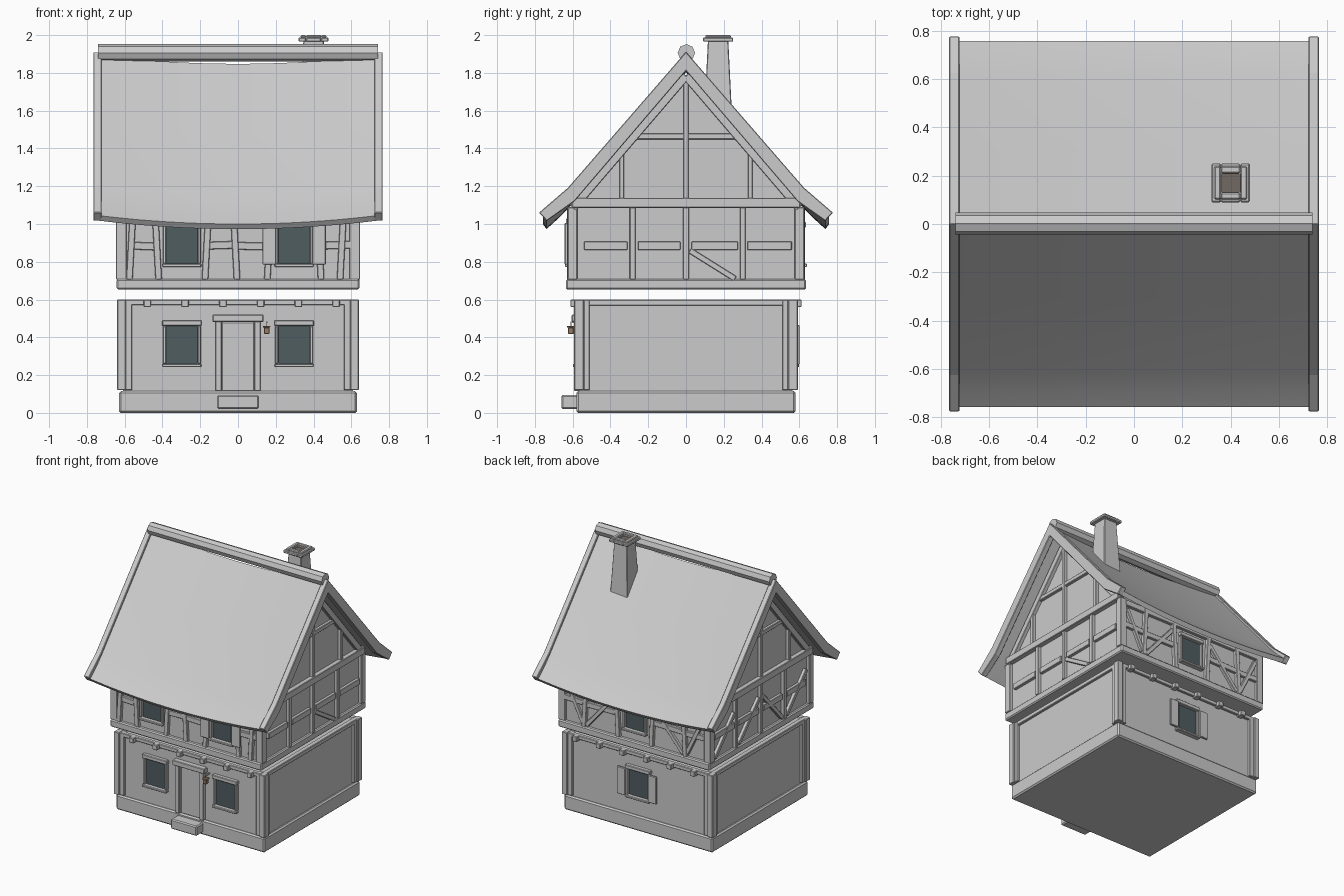
import bpy, bmesh
from mathutils import Vector, Matrix

if "Cube" in bpy.data.objects:
    bpy.data.objects.remove(bpy.data.objects["Cube"])


def material(name, col):
    m = bpy.data.materials.new(name)
    m.diffuse_color = (*col, 1)
    m.use_nodes = True
    m.node_tree.nodes["Principled BSDF"].inputs["Base Color"].default_value = m.diffuse_color
    return m


GLASS = material("dark_glass", (0.08, 0.11, 0.12))
BROWN = material("brown", (0.30, 0.20, 0.13))
SOOT = material("soot", (0.17, 0.14, 0.12))


def finish(name, bm, bevel=0.0, mat=None):
    bmesh.ops.recalc_face_normals(bm, faces=bm.faces)
    me = bpy.data.meshes.new(name)
    bm.to_mesh(me)
    bm.free()
    ob = bpy.data.objects.new(name, me)
    bpy.context.collection.objects.link(ob)
    if mat:
        me.materials.append(mat)
    if bevel:
        mod = ob.modifiers.new("bevel", 'BEVEL')
        mod.width = bevel
        mod.segments = 1
    return ob


def box(name, x, y, z, bevel=0.004, mat=None):
    bm = bmesh.new()
    bmesh.ops.create_cube(bm, size=1)
    lo = Vector((min(x), min(y), min(z)))
    hi = Vector((max(x), max(y), max(z)))
    for v in bm.verts:
        v.co = lo + Vector([(v.co[i] + 0.5) * (hi - lo)[i] for i in range(3)])
    return finish(name, bm, bevel, mat)


def beam(name, a, b, normal, w=0.03, d=0.04):
    """Timber from a to b; d is its depth along the wall normal."""
    a, b, n = Vector(a), Vector(b), Vector(normal)
    u = (b - a).normalized()
    m = Matrix((u * (b - a).length, n * d, u.cross(n) * w)).transposed()
    bm = bmesh.new()
    bmesh.ops.create_cube(bm, size=1)
    for v in bm.verts:
        v.co = (a + b) / 2 + m @ v.co
    return finish(name, bm, 0.003)


def loft(name, sections, bevel=0.0):
    """Solid through equal-length closed loops."""
    bm = bmesh.new()
    rings = [[bm.verts.new(p) for p in s] for s in sections]
    n = len(rings[0])
    for r, q in zip(rings, rings[1:]):
        for i in range(n):
            bm.faces.new((r[i], r[(i + 1) % n], q[(i + 1) % n], q[i]))
    bm.faces.new(rings[0])
    bm.faces.new(rings[-1])
    return finish(name, bm, bevel)


def chevron(outer, inner):
    """Closed roof-shaped loop from ridge-to-eave half profiles."""
    left = lambda pts: [(-y, z) for y, z in pts]
    return left(outer[:0:-1]) + outer + inner[::-1] + left(inner[1:])


def window(name, cx, z0, z1, wall, s, shutters=False, hw=0.083):
    """Glass, frame and optional shutters on a front (s=-1) or back wall."""
    y = lambda d: wall + s * d
    box(name + "_glass", (cx - hw, cx + hw), (y(-.01), y(.004)), (z0, z1), 0, GLASS)
    for k in (-1, 1):
        box(name + "_jamb", (cx + k * hw, cx + k * (hw + .018)), (y(-.02), y(.022)), (z0, z1))
        if shutters:
            box(name + "_shutter", (cx + k * (hw + .012), cx + k * (hw + .085)),
                (y(.02), y(.036)), (z0 - .005, z1 + .005))
    box(name + "_lintel", (cx - hw - .022, cx + hw + .022), (y(-.02), y(.028)), (z1, z1 + .03))
    box(name + "_sill", (cx - hw - .02, cx + hw + .02), (y(-.02), y(.034)), (z0 - .018, z0))


# ground floor: plinth, wall, step
box("plinth", (-.63, .63), (-.58, .58), (0, .115), .01)
box("front_step", (-.11, .11), (-.66, -.56), (.02, .095), .008)
box("lower_wall", (-.61, .61), (-.565, .565), (.11, .595), 0)
for sx in (-1, 1):
    box("lower_side_rail", (sx * .59, sx * .628), (-.55, .55), (.568, .6))
    for sy in (-1, 1):
        box("corner_post", (sx * .595, sx * .64), (sy * .54, sy * .592), (.12, .6))
        box("corner_post_long_side", (sx * .56, sx * .597), (sy * .54, sy * .583), (.12, .6))
        box("corner_post_short_side", (sx * .59, sx * .63), (sy * .51, sy * .542), (.12, .6))
for s in (-1, 1):
    box("lower_top_rail", (-.57, .57), (s * .55, s * .582), (.57, .6))
    for i in range(6):
        x = -.48 + .2 * i
        box("joist_end", (x - .02, x + .02), (s * .56, s * .612), (.56, .6))

# door with frame and lantern
box("door", (-.085, .085), (-.572, -.55), (.115, .48))
for s in (-1, 1):
    box("door_post", (s * .085, s * .12), (-.592, -.55), (.115, .485))
box("door_lintel", (-.135, .135), (-.605, -.55), (.482, .52))
box("lantern_arm", (.147, .157), (-.61, -.56), (.475, .485), 0)
box("lantern_hook", (.15, .154), (-.612, -.606), (.455, .485), 0)
box("lantern", (.137, .167), (-.625, -.594), (.418, .452), .003, BROWN)
box("lantern_cap", (.133, .171), (-.63, -.59), (.452, .46), .002, BROWN)

# windows
for x in (-.297, .297):
    window("lower_front_window", x, .26, .46, -.565, -1)
    window("upper_front_window", x, .79, 1.0, -.607, -1, x > 0)
window("lower_back_window", 0, .26, .46, .565, 1, True)
window("upper_back_window", 0, .79, .98, .607, 1)

# upper floor: sill ring and gabled wall
box("upper_sill_beam", (-.642, .642), (-.635, .635), (.652, .708), .008)
gable = [(-.607, .69), (.607, .69), (.607, 1.085), (0, 1.785), (-.607, 1.085)]
loft("upper_wall", [[(x, y, z) for y, z in gable] for x in (-.62, .62)])
for sx in (-1, 1):
    for sy in (-1, 1):
        box("upper_corner_post", (sx * .59, sx * .646), (sy * .575, sy * .627), (.705, 1.09))

# long-side timbers
for s in (-1, 1):
    y, n = s * .61, (0, 1, 0)
    posts = (-.565, -.43, -.165, -.015, .165, .43, .55) if s < 0 else (-.42, -.15, .15, .42)
    for i, x in enumerate(posts):
        t = .01 * (-1) ** i
        beam("long_wall_post", (x - t, y, .705), (x + t, y, 1.08), n, .034)
    box("long_wall_plate", (-.6, .6), (s * .58, s * .628), (1.04, 1.085))
    spans = ((-.55, -.43), (-.165, -.015), (-.015, .165), (.43, .6)) if s < 0 else \
        ((-.6, -.42), (-.42, -.15), (.15, .42), (.42, .6))
    for i, (a, b) in enumerate(spans):
        beam("long_wall_rail", (a, y, .885), (b, y, .88 + .01 * (i % 2)), n, .04, .032)
for k in (-1, 1):
    beam("back_wall_brace", (k * .17, .61, 1.0), (k * .41, .61, .72), (0, 1, 0), .03, .034)
    beam("back_wall_outer_brace", (k * .44, .61, .73), (k * .58, .61, 1.02), (0, 1, 0), .03, .034)

# gable timbers
for s in (-1, 1):
    x, n = s * .625, (1, 0, 0)
    for y in (-.283, 0, .3):
        beam("gable_lower_post", (x, y, .705), (x, y, 1.09), n, .03)
    for a, b in ((-.54, -.31), (-.255, -.03), (.03, .275), (.325, .56)):
        beam("gable_rail", (x, a, .885), (x, b, .885), n, .045, .034)
    box("gable_tie_beam", (s * .6, s * .655), (-.605, .605), (1.085, 1.138))
    box("gable_collar", (s * .6, s * .642), (-.29, .29), (1.448, 1.48))
    beam("gable_king_post", (x, 0, 1.13), (x, 0, 1.79), n, .028)
    for k in (-1, 1):
        beam("gable_upper_post", (x, k * .34, 1.13), (x, k * .34, 1.41), n, .026)
        beam("gable_rafter", (x, k * .6, 1.085), (x, 0, 1.785), n, .045, .045)
beam("right_gable_brace", (.625, .02, .86), (.625, .26, .71), (1, 0, 0), .03, .036)
for a, b in ((-.55, -.31), (.32, .56), (-.02, -.26), (.02, .27)):
    beam("left_gable_brace", (-.625, a, .98), (-.625, b, .72), (1, 0, 0), .03, .036)

# swaybacked roof
prof = chevron([(0, 1.893), (.31, 1.535), (.615, 1.183), (.69, 1.105), (.758, 1.045)],
               [(0, 1.848), (.295, 1.508), (.595, 1.158), (.67, 1.08), (.738, 1.018)])
xs = [-.74 + 1.48 * i / 20 for i in range(21)]
roof = loft("roof", [[(x, y, z - .045 * (1 - (x / .74) ** 2)) for y, z in prof] for x in xs])
bpy.context.view_layer.objects.active = roof
roof.select_set(True)
bpy.ops.object.shade_smooth_by_angle(angle=0.45)

# barge boards and ridge cap
board = chevron([(0, 1.912), (.625, 1.192), (.778, 1.06)], [(0, 1.81), (.59, 1.12), (.737, 1.016)])
for s in (-1, 1):
    loft("barge_board", [[(x, y, z) for y, z in board] for x in (s * .722, s * .766)], .004)
bm = bmesh.new()
bmesh.ops.create_cone(bm, cap_ends=True, segments=8, radius1=.046, radius2=.046, depth=1.48,
                      matrix=Matrix.Translation((0, .002, 1.906)) @ Matrix.Rotation(1.5708, 4, 'Y'))
finish("ridge_cap", bm)

# tapered chimney with two-tier cap and flue
square = lambda h, z: [(.4 + a * h, .17 + b * h, z) for a, b in ((-1, -1), (1, -1), (1, 1), (-1, 1))]
loft("chimney", [square(.075, 1.55), square(.054, 1.97)], .004)
for h, z0, z1 in ((.08, 1.965, 1.988), (.068, 1.985, 2.0)):
    for k in (-1, 1):
        box("chimney_cap_side", (.4 + k * .04, .4 + k * h), (.17 - h, .17 + h), (z0, z1), .005)
        box("chimney_cap_end", (.36, .44), (.17 + k * .04, .17 + k * h), (z0, z1), .005)
box("flue", (.36, .44), (.13, .21), (1.95, 1.976), 0, SOOT)
